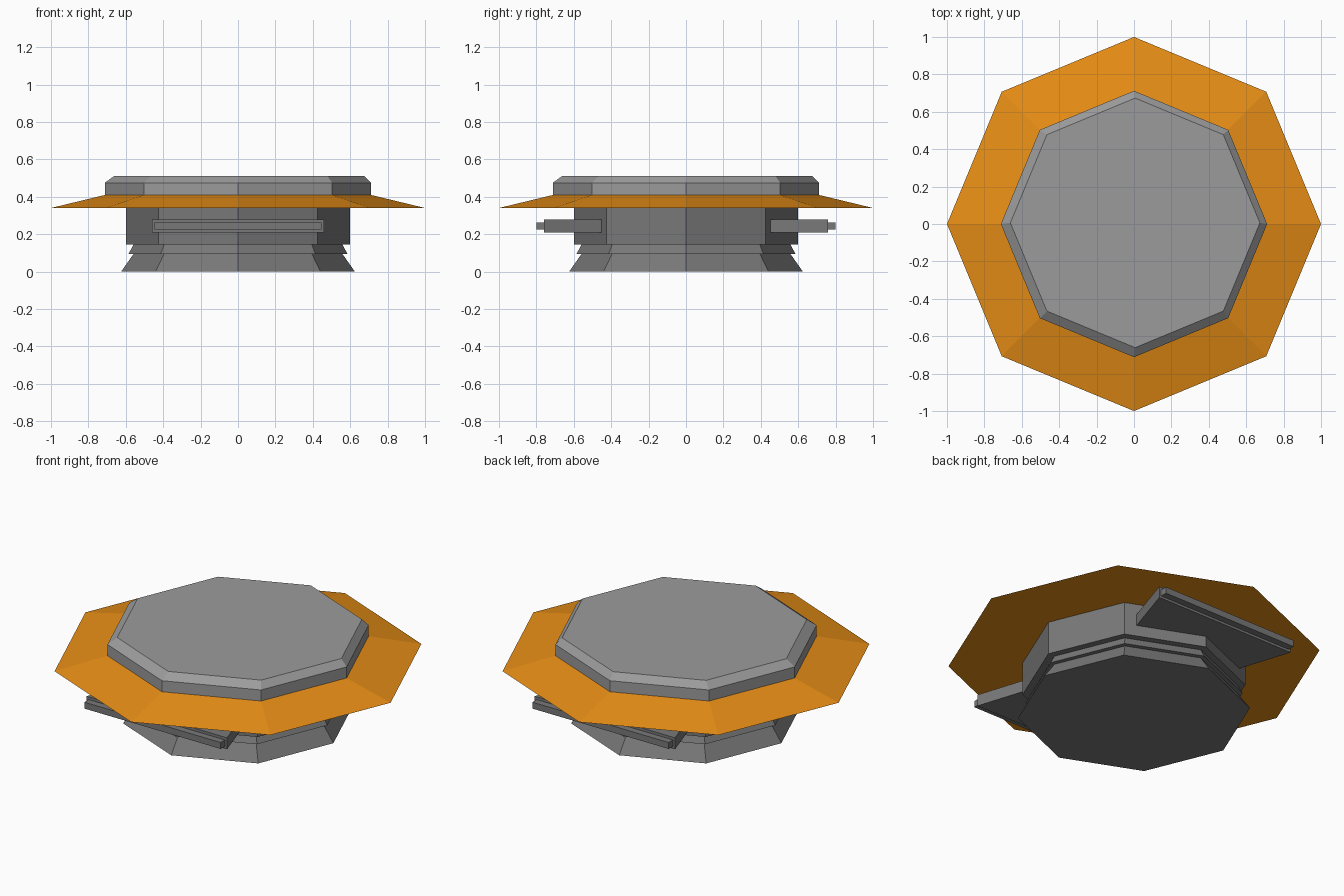
import bpy, bmesh, math

if "Cube" in bpy.data.objects:
    bpy.data.objects.remove(bpy.data.objects["Cube"])

def material(name, rgb):
    m = bpy.data.materials.new(name)
    m.diffuse_color = (*rgb, 1)
    m.use_nodes = True
    m.node_tree.nodes["Principled BSDF"].inputs["Base Color"].default_value = m.diffuse_color
    return m

ORANGE = material("orange", (0.80, 0.27, 0.008))
GREY = material("grey", (0.33, 0.33, 0.33))
DARK = material("dark_grey", (0.19, 0.19, 0.19))

def loft(name, rings, mat):
    """Closed solid through a stack of vertex rings."""
    bm = bmesh.new()
    loops = [[bm.verts.new(p) for p in ring] for ring in rings]
    n = len(loops[0])
    for a, b in zip(loops, loops[1:]):
        for i in range(n):
            j = (i + 1) % n
            bm.faces.new((a[i], a[j], b[j], b[i]))
    bm.faces.new(loops[0][::-1])
    bm.faces.new(loops[-1])
    bmesh.ops.recalc_face_normals(bm, faces=bm.faces)
    me = bpy.data.meshes.new(name)
    bm.to_mesh(me)
    bm.free()
    me.materials.append(mat)
    ob = bpy.data.objects.new(name, me)
    bpy.context.collection.objects.link(ob)
    return ob

def octagon(r, z, off=0.0):
    return [(r * math.cos(i * math.pi / 4) + off, r * math.sin(i * math.pi / 4) + off, z)
            for i in range(8)]

def trapezoid(y0, w0, y1, w1, z):
    return [(-w0, y0, z), (w0, y0, z), (w1, y1, z), (-w1, y1, z)]

# Base: flared foot, collar and drum
loft("base", [octagon(0.625, 0), octagon(0.558, 0.095), octagon(0.585, 0.095),
              octagon(0.558, 0.145), octagon(0.60, 0.145), octagon(0.60, 0.345)], DARK)

# Wide sloping brim
loft("brim", [octagon(1.0, 0.34), octagon(0.71, 0.41)], ORANGE)

# Bevelled lid
loft("lid", [octagon(0.712, 0.405), octagon(0.712, 0.475), octagon(0.667, 0.512, 0.006)], GREY)

# Shelves with a thin lip, front and back
for side, label in ((-1, "front"), (1, "back")):
    loft(label + "_shelf", [trapezoid(side * 0.45, 0.36, side * 0.76, 0.46, z)
                            for z in (0.21, 0.278)], DARK)
    loft(label + "_shelf_lip", [trapezoid(side * 0.75, 0.447, side * 0.80, 0.447, z)
                                for z in (0.224, 0.262)], DARK)
